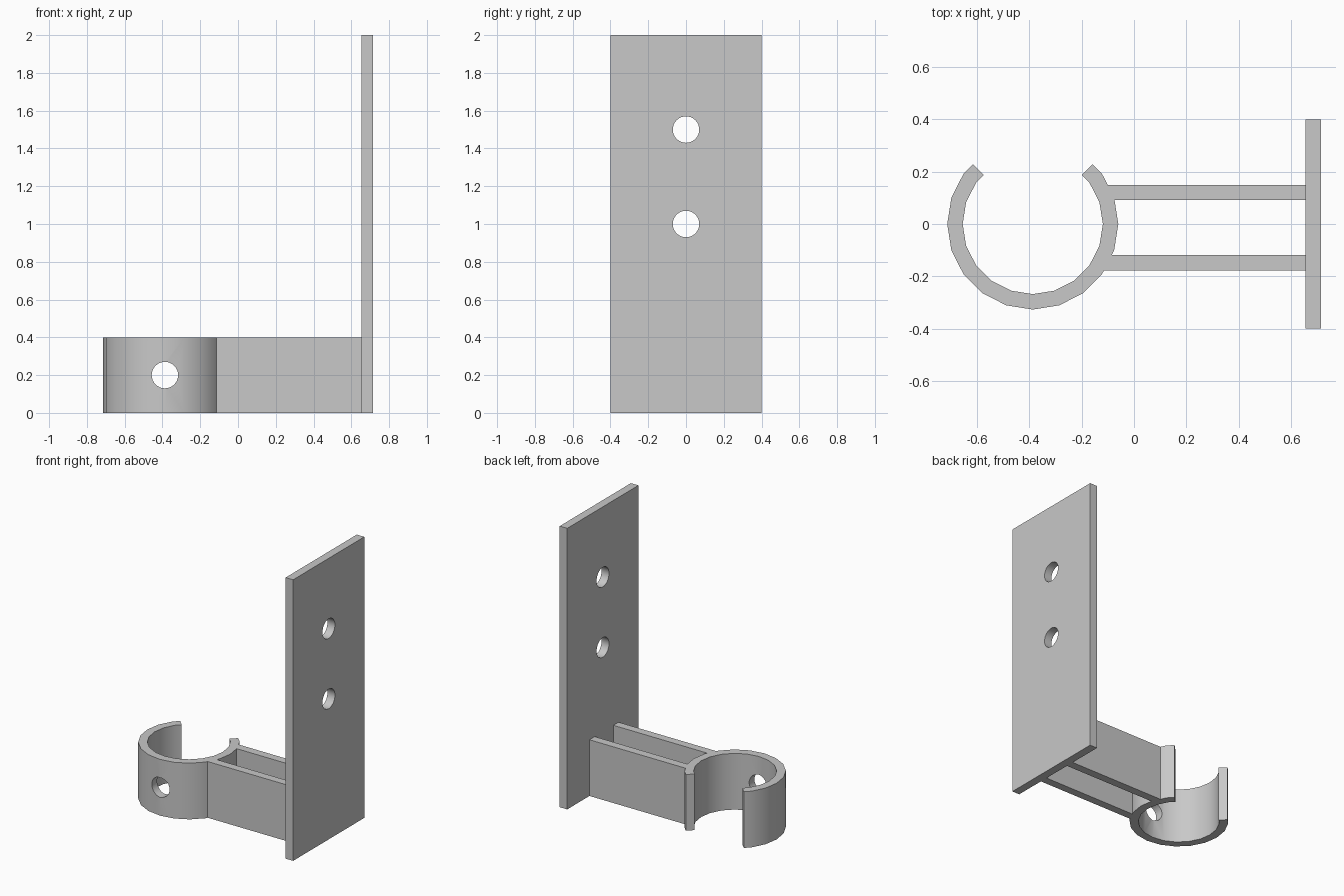
import bpy
import bmesh
from math import radians, sin, cos, pi
from mathutils import Vector

cube = bpy.data.objects.get("Cube")
if cube:
    bpy.data.objects.remove(cube, do_unlink=True)

# Single grey plastic
GREY = (0.58, 0.58, 0.58, 1)
plastic = bpy.data.materials.new("grey plastic")
plastic.use_nodes = True
plastic.diffuse_color = GREY
plastic.node_tree.nodes["Principled BSDF"].inputs["Base Color"].default_value = GREY

# Main dimensions
HEIGHT = 0.4
CENTRE_X, OUTER, INNER, SIDES = -0.387, 0.327, 0.268, 20
PLATE_IN, PLATE_OUT = 0.655, 0.714
HOLE = 0.07


def prism(name, profile, direction):
    """Extrude a closed 3D profile along a direction."""
    bm = bmesh.new()
    face = bm.faces.new([bm.verts.new(p) for p in profile])
    top = bmesh.ops.extrude_face_region(bm, geom=[face])["geom"]
    bmesh.ops.translate(bm, vec=Vector(direction),
                        verts=[g for g in top if isinstance(g, bmesh.types.BMVert)])
    bmesh.ops.recalc_face_normals(bm, faces=bm.faces)
    mesh = bpy.data.meshes.new(name)
    bm.to_mesh(mesh)
    bm.free()
    mesh.materials.append(plastic)
    obj = bpy.data.objects.new(name, mesh)
    bpy.context.collection.objects.link(obj)
    return obj


def box(name, x0, x1, y0, y1, height):
    return prism(name, [(x0, y0, 0), (x1, y0, 0), (x1, y1, 0), (x0, y1, 0)], (0, 0, height))


def cut(obj, cutter):
    """Subtract the cutter from the object, then discard the cutter."""
    cutter.hide_render = True
    mod = obj.modifiers.new("cut", 'BOOLEAN')
    mod.operation = 'DIFFERENCE'
    mod.solver = 'EXACT'
    mod.object = cutter
    bpy.ops.object.select_all(action='DESELECT')
    bpy.context.view_layer.objects.active = obj
    obj.select_set(True)
    bpy.ops.object.modifier_apply(modifier=mod.name)
    bpy.data.objects.remove(cutter, do_unlink=True)


def smooth(obj):
    bpy.ops.object.select_all(action='DESELECT')
    bpy.context.view_layer.objects.active = obj
    obj.select_set(True)
    bpy.ops.object.shade_smooth_by_angle(angle=radians(30))


def circle(radius, count):
    steps = [2 * pi * i / count for i in range(count)]
    return [(radius * cos(a), radius * sin(a)) for a in steps]


def ring_point(radius, degrees):
    # The cut ends fall in the middle of a flat side of the polygon
    if degrees % 18:
        radius *= cos(pi / SIDES)
    a = radians(degrees)
    return (CENTRE_X + radius * cos(a), radius * sin(a), 0)


# Open ring clamp with a screw hole through its front
angles = [135] + list(range(144, 397, 18)) + [405]
profile = [ring_point(OUTER, a) for a in angles]
profile += [ring_point(INNER, a) for a in reversed(angles)]
clamp = prism("ring_clamp", profile, (0, 0, HEIGHT))
cut(clamp, prism("clamp_hole_cutter",
                 [(CENTRE_X + u, -0.5, HEIGHT / 2 + v) for u, v in circle(HOLE, 32)],
                 (0, 0.4, 0)))
smooth(clamp)

# Wall plate with two screw holes
plate = box("wall_plate", PLATE_IN, PLATE_OUT, -0.4, 0.4, 2)
for z in (1.0, 1.5):
    cut(plate, prism("plate_hole_cutter",
                     [(0.5, u, z + v) for u, v in circle(HOLE, 32)], (0.4, 0, 0)))
smooth(plate)

# Two arms, trimmed to the outside of the ring
for name, y0, y1 in (("front_arm", -0.177, -0.119), ("back_arm", 0.091, 0.15)):
    arm = box(name, CENTRE_X + INNER, PLATE_IN, y0, y1, HEIGHT)
    cut(arm, prism("arm_end_cutter",
                   [(CENTRE_X + u, v, -0.1) for u, v in circle(OUTER, SIDES)],
                   (0, 0, HEIGHT + 0.2)))
